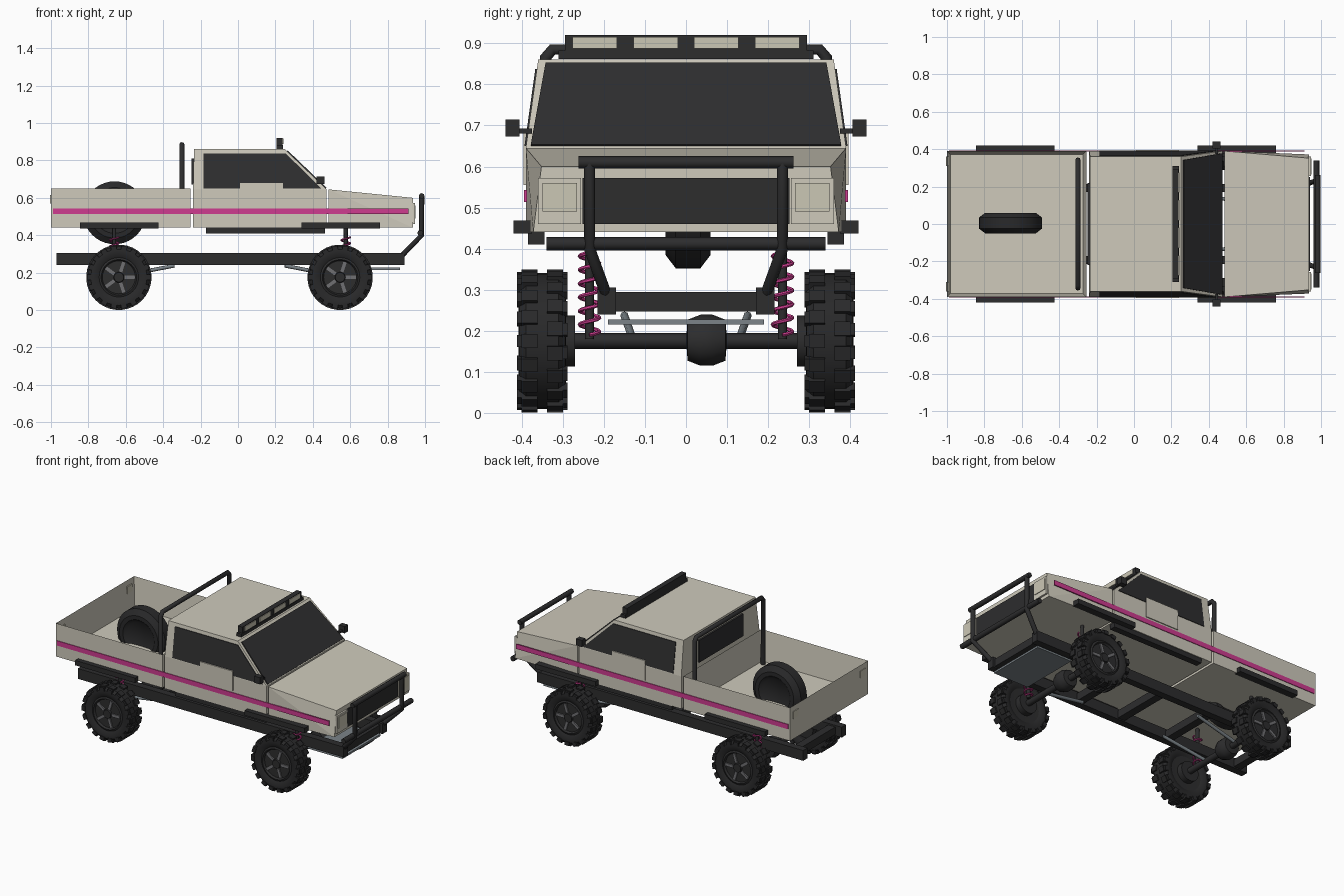
import bpy, bmesh, math
from mathutils import Vector, Matrix

cube = bpy.data.objects.get("Cube")
if cube:
    bpy.data.objects.remove(cube, do_unlink=True)


def material(name, rgb, rough=0.6):
    m = bpy.data.materials.new(name)
    m.use_nodes = True
    m.diffuse_color = (*rgb, 1)
    bsdf = m.node_tree.nodes["Principled BSDF"]
    bsdf.inputs["Base Color"].default_value = (*rgb, 1)
    bsdf.inputs["Roughness"].default_value = rough
    return m


CREAM = material("cream paint", (0.62, 0.59, 0.50))
LENS = material("pale lens", (0.60, 0.57, 0.46))
BLACK = material("black trim", (0.026, 0.026, 0.027))
GLASS = material("dark glass", (0.028, 0.028, 0.029))
RUBBER = material("tyre rubber", (0.022, 0.022, 0.023))
PINK = material("pink", (0.62, 0.045, 0.28))
STEEL = material("steel", (0.20, 0.23, 0.25))
SPOKE = material("spoke grey", (0.16, 0.16, 0.17))


def finish(name, bm, mat, smooth=False):
    bmesh.ops.recalc_face_normals(bm, faces=bm.faces[:])
    me = bpy.data.meshes.new(name)
    bm.to_mesh(me)
    bm.free()
    me.materials.append(mat)
    if smooth:
        me.shade_smooth()
        me.set_sharp_from_angle(angle=math.radians(35))
    ob = bpy.data.objects.new(name, me)
    bpy.context.collection.objects.link(ob)
    return ob


def add_box(bm, x, y, z, matrix=Matrix()):
    size = [b - a for a, b in (x, y, z)]
    mid = [(a + b) / 2 for a, b in (x, y, z)]
    bmesh.ops.create_cube(bm, size=1, matrix=matrix @ Matrix.Translation(mid) @ Matrix.Diagonal((*size, 1)))


def box(name, x, y, z, mat):
    bm = bmesh.new()
    add_box(bm, x, y, z)
    return finish(name, bm, mat)


def side_boxes(name, x, y, z, mat):
    """The same box on both sides of the truck."""
    box(name + "_left", x, y, z, mat)
    box(name + "_right", x, (-y[1], -y[0]), z, mat)


def hull(name, points, mat):
    bm = bmesh.new()
    for p in points:
        bm.verts.new(p)
    bmesh.ops.convex_hull(bm, input=bm.verts[:])
    bmesh.ops.dissolve_limit(bm, angle_limit=0.01, verts=bm.verts[:], edges=bm.edges[:])
    return finish(name, bm, mat)


def both(points):
    return [(x, s * y, z) for x, y, z in points for s in (1, -1)]


def tube(name, points, r, mat, sides=2):
    cu = bpy.data.curves.new(name, "CURVE")
    cu.dimensions = "3D"
    cu.bevel_depth = r
    cu.bevel_resolution = sides
    cu.use_fill_caps = True
    sp = cu.splines.new("POLY")
    sp.points.add(len(points) - 1)
    for p, co in zip(sp.points, points):
        p.co = (*co, 1)
    tmp = bpy.data.objects.new(name, cu)
    bpy.context.collection.objects.link(tmp)
    dg = bpy.context.evaluated_depsgraph_get()
    me = bpy.data.meshes.new_from_object(tmp.evaluated_get(dg))
    bpy.data.objects.remove(tmp)
    me.materials.clear()
    me.materials.append(mat)
    me.shade_smooth()
    me.set_sharp_from_angle(angle=math.radians(50))
    ob = bpy.data.objects.new(name, me)
    bpy.context.collection.objects.link(ob)
    return ob


def lathe(name, profile, centre, mat, seg=32):
    """Spin (radius, y) points round the y axis."""
    bm = bmesh.new()
    vs = [bm.verts.new((r, 0 + y, 0)) for r, y in profile]
    es = [bm.edges.new(pair) for pair in zip(vs, vs[1:])]
    bmesh.ops.spin(bm, geom=vs + es, cent=(0, 0, 0), axis=(0, 1, 0), angle=math.tau, steps=seg)
    bmesh.ops.remove_doubles(bm, verts=bm.verts[:], dist=1e-5)
    ob = finish(name, bm, mat, True)
    ob.location = centre
    return ob


TYRE = [(.105, -.045), (.13, -.058), (.15, -.056), (.166, -.04),
        (.166, .04), (.15, .056), (.13, .058), (.105, .045)]


def wheel(name, x, side):
    c = Vector((x, side * .35, .175))
    lathe(name + "_tyre", TYRE, c, RUBBER)
    lathe(name + "_rim", [(0, -.04), (.106, -.045), (.106, .045), (.095, .05), (.088, .038), (0, .038)]
          if side > 0 else [(0, .04), (.106, .045), (.106, -.045), (.095, -.05), (.088, -.038), (0, -.038)], c, BLACK)
    # Staggered tread lugs wrapping over each shoulder
    bm = bmesh.new()
    n = 18
    for i in range(n):
        for s, shift in ((1, 0), (-1, .5)):
            rot = Matrix.Rotation(math.tau * (i + shift) / n, 4, "Y")
            y = sorted((s * .012, s * .05))
            add_box(bm, (-.017, .017), y, (.155, .174), rot)
            add_box(bm, (-.015, .015), sorted((s * .045, s * .062)), (.145, .168), rot)
    finish(name + "_lugs", bm, RUBBER).location = c
    # Five spokes and a hub cap
    bm = bmesh.new()
    for i in range(5):
        rot = Matrix.Rotation(math.tau * (i + .25) / 5, 4, "Y")
        add_box(bm, (-.009, .009), sorted((side * .035, side * .046)), (.03, .086), rot)
    finish(name + "_spokes", bm, SPOKE).location = c
    lathe(name + "_hub", [(0, side * .05), (.026, side * .05), (.03, side * .03)], c, BLACK, 16)
    lathe(name + "_brake", [(0, -side * .08), (.062, -side * .08), (.062, -side * .04)], c, BLACK, 20)


# Axles, wheels and suspension
for end, ax, link in (("front", .546, .25), ("rear", -.637, -.34)):
    tube(end + "_axle", [(ax, -.29, .175), (ax, .29, .175)], .019, BLACK)
    lathe(end + "_differential", [(0, -.05), (.05, -.046), (.062, -.015), (.062, .015), (.05, .046), (0, .05)],
          (ax, .05, .177), BLACK, 12)
    for label, s in (("left", 1), ("right", -1)):
        tag = end + "_" + label
        wheel(tag + "_wheel", ax, s)
        sx = ax + (.03 if ax > 0 else -.025)
        coil = [(sx + .024 * math.cos(t * math.tau / 12), s * .235 + .024 * math.sin(t * math.tau / 12),
                 .19 + .2 * t / 72) for t in range(73)]
        tube(tag + "_spring", coil, .005, PINK, 1)
        tube(tag + "_damper", [(sx, s * .235, .18), (sx, s * .235, .44)], .011, BLACK)
        tube(tag + "_link", [(ax, s * .13, .18), (link, s * .15, .237)], .01, STEEL)

# Ladder frame
side_boxes("frame_rail", (-.97, .89), (.17, .215), (.24, .305), BLACK)
for i, x in enumerate((-.9, -.4, -.05, .25, .85)):
    box(f"crossmember_{i}", (x - .025, x + .025), (-.18, .18), (.247, .295), BLACK)
box("skid_plate", (.62, .865), (-.19, .19), (.215, .227), STEEL)

# Cargo bed, hollowed from the top
bm = bmesh.new()
add_box(bm, (-1, -.255), (-.39, .39), (.44, .65))
bm.normal_update()
top = [f for f in bm.faces if f.normal.z > .9]
bmesh.ops.inset_region(bm, faces=top, thickness=.025)
bmesh.ops.translate(bm, verts=top[0].verts[:], vec=(0, 0, -.19))
finish("cargo_bed", bm, CREAM)
side_boxes("tail_light", (-1.004, -.99), (.31, .36), (.57, .615), LENS)

# Spare wheel standing in the bed
spare = (-.66, .005, .52)
lathe("spare_tyre", [(0, -.03), (.09, -.04), (.11, -.055), (.135, -.055), (.168, -.03),
                     (.168, .03), (.135, .055), (.11, .055), (.09, .04), (0, .03)], spare, RUBBER, 40)

# Cab with glass plates
hull("cab", both([(-.24, .39, .44), (.474, .39, .44), (.474, .39, .645), (-.24, .39, .645),
                  (-.235, .36, .86), (.25, .36, .86)]), CREAM)
outline = [(-.185, .65), (-.185, .838), (.255, .838), (.445, .65)]
for label, s in (("left", 1), ("right", -1)):
    hull("side_window_" + label,
         [(x, s * (.39 - (z - .645) * .14 + d), z) for x, z in outline for d in (-.003, .004)], GLASS)
hull("windscreen", both([(.262 + d, .342, .849 + d) for d in (-.003, .004)]
                        + [(.470 + d, .378, .650 + d) for d in (-.003, .004)]), GLASS)
box("rear_window", (-.248, -.234), (-.22, .22), (.67, .81), GLASS)
side_boxes("door_panel", (.01, .24), (.388, .396), (.555, .68), CREAM)
side_boxes("wing_mirror", (.42, .462), (.405, .44), (.673, .715), BLACK)
side_boxes("mirror_arm", (.435, .45), (.375, .41), (.68, .692), BLACK)

# Bonnet and nose
hull("bonnet", both([(.485, .39, .44), (.485, .39, .645), (.935, .372, .44), (.935, .352, .6)]), CREAM)
box("grille", (.93, .942), (-.252, .252), (.46, .572), BLACK)
side_boxes("headlight_surround", (.93, .946), (.256, .36), (.46, .572), CREAM)
side_boxes("headlight", (.94, .95), (.265, .35), (.49, .56), LENS)

# Stripe, wheel arch flares and sills
side_boxes("stripe", (-.99, .912), (.387, .394), (.513, .543), PINK)
side_boxes("rear_flare", (-.845, -.425), (.375, .42), (.437, .468), BLACK)
side_boxes("front_flare", (.34, .76), (.375, .42), (.437, .468), BLACK)
side_boxes("sill", (-.17, .465), (.345, .385), (.41, .442), BLACK)

# Roof light bar
box("light_bar_base", (.205, .24), (-.31, .31), (.862, .882), BLACK)
box("light_bar", (.205, .238), (-.295, .295), (.88, .92), BLACK)
for i in range(4):
    y = (i - 1.5) * .148
    box(f"roof_lamp_{i}", (.232, .242), (y - .054, y + .054), (.887, .916), LENS)

# Roll bar behind the cab
tube("roll_bar", [(-.3, -.342, .45), (-.3, -.342, .865), (-.3, -.325, .885),
                  (-.3, .325, .885), (-.3, .342, .865), (-.3, .342, .45)], .014, BLACK)

# Bull bar
tube("bull_bar_top", [(.982, -.262, .61), (.982, .262, .61)], .015, BLACK)
tube("bull_bar_lower", [(.975, -.34, .412), (.975, .34, .412)], .016, BLACK)
for label, s in (("left", 1), ("right", -1)):
    tube("bull_bar_post_" + label, [(.982, s * .235, .61), (.982, s * .235, .4),
                                    (.875, s * .195, .29)], .014, BLACK)
